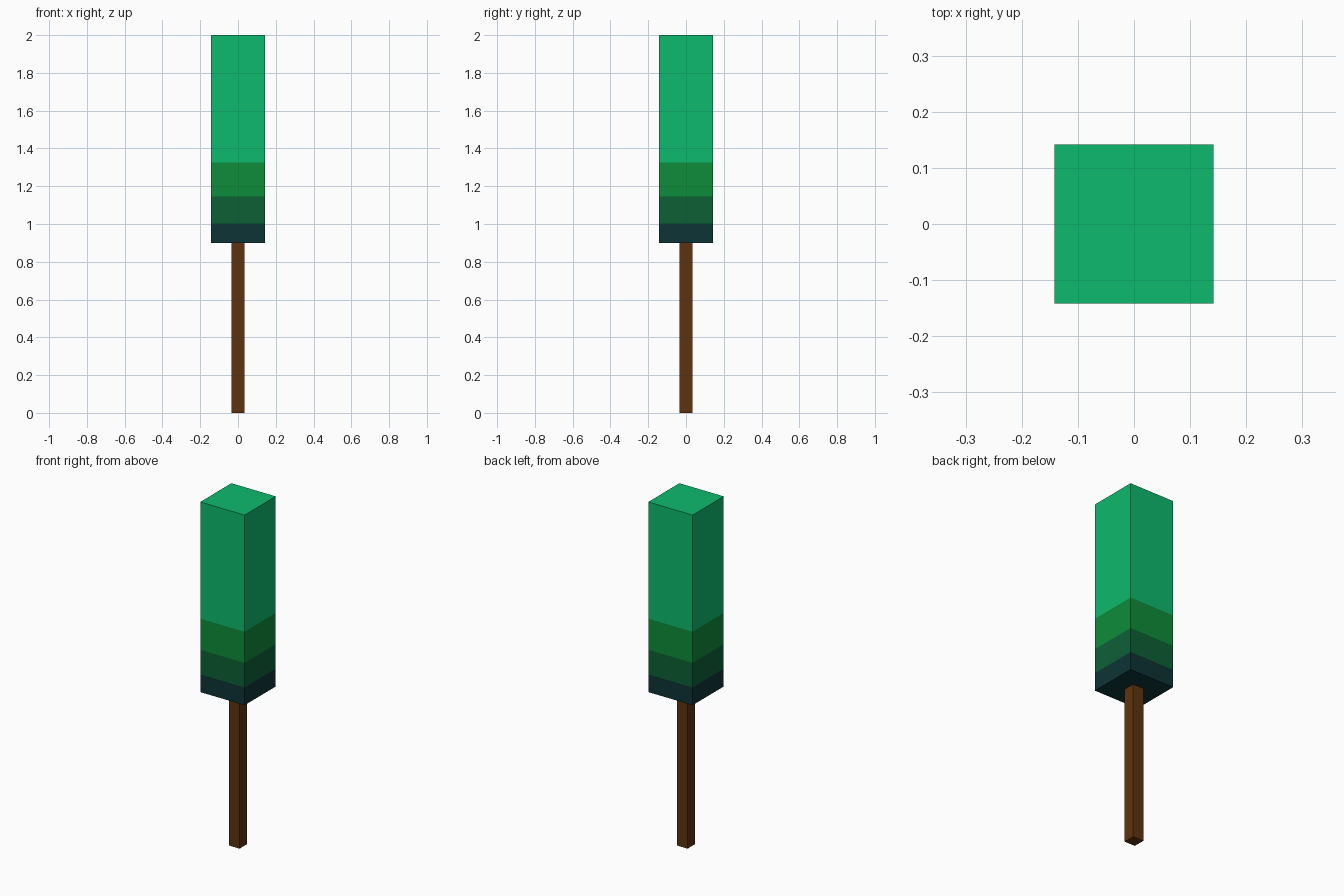
import bpy
import bmesh

cube = bpy.data.objects.get("Cube")
if cube:
    bpy.data.objects.remove(cube, do_unlink=True)


def make_material(name, rgb):
    """Flat material from 0-255 sRGB values, stored as linear."""
    lin = [(c / 255 / 12.92) if c / 255 <= 0.04045
           else ((c / 255 + 0.055) / 1.055) ** 2.4 for c in rgb]
    mat = bpy.data.materials.new(name)
    mat.use_nodes = True
    mat.diffuse_color = (*lin, 1)
    bsdf = mat.node_tree.nodes["Principled BSDF"]
    bsdf.inputs["Base Color"].default_value = (*lin, 1)
    bsdf.inputs["Roughness"].default_value = 0.9
    return mat


def square_column(name, half, levels, materials):
    """Square column with one material per band between successive levels."""
    bm = bmesh.new()
    rings = [[bm.verts.new((x * half, y * half, z))
              for x, y in ((-1, -1), (1, -1), (1, 1), (-1, 1))] for z in levels]
    for band, (low, high) in enumerate(zip(rings, rings[1:])):
        for i in range(4):
            j = (i + 1) % 4
            face = bm.faces.new((low[i], low[j], high[j], high[i]))
            face.material_index = band
    bm.faces.new(rings[0][::-1]).material_index = 0
    bm.faces.new(rings[-1]).material_index = len(materials) - 1
    mesh = bpy.data.meshes.new(name)
    bm.to_mesh(mesh)
    bm.free()
    for mat in materials:
        mesh.materials.append(mat)
    obj = bpy.data.objects.new(name, mesh)
    bpy.context.collection.objects.link(obj)
    return obj


# Thin square trunk
brown = make_material("bark brown", (95, 52, 15))
square_column("trunk", 0.034, (0, 0.9), [brown])

# Foliage block, banded from dark at the base to bright at the top
greens = [
    make_material("dark teal", (13, 52, 54)),
    make_material("deep green", (13, 96, 54)),
    make_material("leaf green", (14, 140, 58)),
    make_material("bright green", (13, 186, 109)),
]
square_column("foliage", 0.142, (0.9, 1.003, 1.145, 1.325, 2.0), greens)
